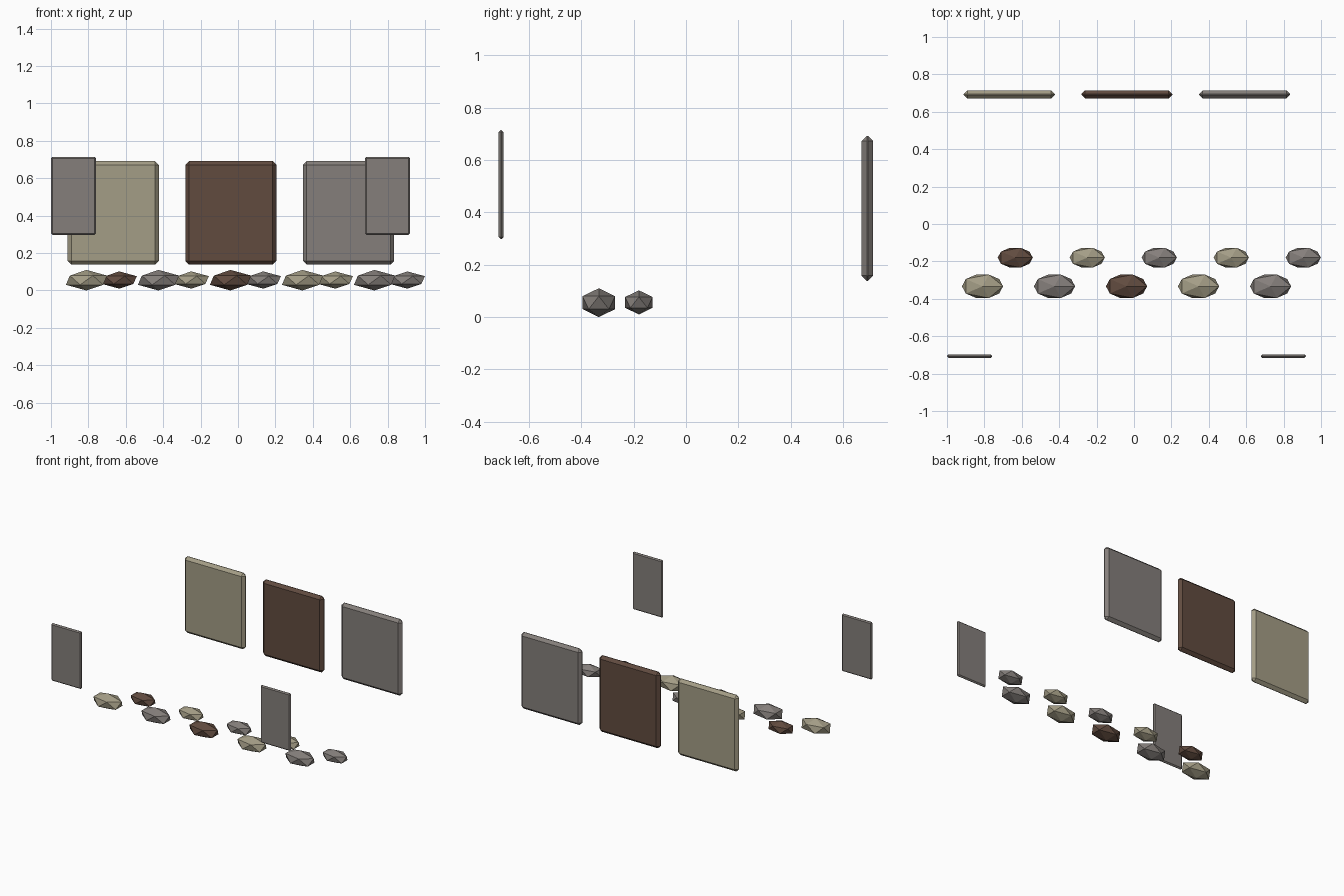
import bpy
from mathutils import Matrix

if "Cube" in bpy.data.objects:
    bpy.data.objects.remove(bpy.data.objects["Cube"])


def material(name, rgb):
    # sRGB 0-255 to linear
    m = bpy.data.materials.new(name)
    lin = [((c / 255 + 0.055) / 1.055) ** 2.4 for c in rgb]
    m.diffuse_color = (*lin, 1)
    m.use_nodes = True
    m.node_tree.nodes["Principled BSDF"].inputs["Base Color"].default_value = m.diffuse_color
    return m


SAND = material("sand stone", (164, 157, 134))
BROWN = material("dark brown", (97, 75, 63))
GREY = material("warm grey", (133, 127, 123))


def panel(name, centre, size, bevel, mat):
    # thin slab with a single flat chamfer on every edge
    bpy.ops.mesh.primitive_cube_add(size=1, location=centre)
    ob = bpy.context.object
    ob.name = name
    ob.data.transform(Matrix.Diagonal((*size, 1)))
    mod = ob.modifiers.new("chamfer", 'BEVEL')
    mod.width = bevel
    mod.segments = 1
    mod.limit_method = 'NONE'
    ob.data.materials.append(mat)


def stone(name, centre, radii, mat):
    # flattened twenty-sided stone
    bpy.ops.mesh.primitive_ico_sphere_add(subdivisions=1, radius=1, location=centre)
    ob = bpy.context.object
    ob.name = name
    ob.data.transform(Matrix.Diagonal((*radii, 1)))
    ob.data.materials.append(mat)


# three large panels along the back
for i, mat in enumerate((SAND, BROWN, GREY)):
    panel(f"back_panel_{i + 1}", (-0.667 + 0.629 * i, 0.693, 0.415),
          (0.487, 0.044, 0.554), 0.02, mat)

# two small thin panels at the front corners
for side, x in (("left", -0.879), ("right", 0.799)):
    panel(f"front_panel_{side}", (x, -0.706, 0.506), (0.242, 0.019, 0.416), 0.008, GREY)

# front row of larger stones
for i, mat in enumerate((SAND, GREY, BROWN, SAND, GREY)):
    stone(f"front_stone_{i + 1}", (-0.81 + 0.385 * i, -0.333, 0.055),
          (0.123, 0.0735, 0.055), mat)

# back row of smaller stones
for i, mat in enumerate((BROWN, SAND, GREY, SAND, GREY)):
    stone(f"back_stone_{i + 1}", (-0.635 + 0.385 * i, -0.18, 0.056),
          (0.105, 0.062, 0.046), mat)
